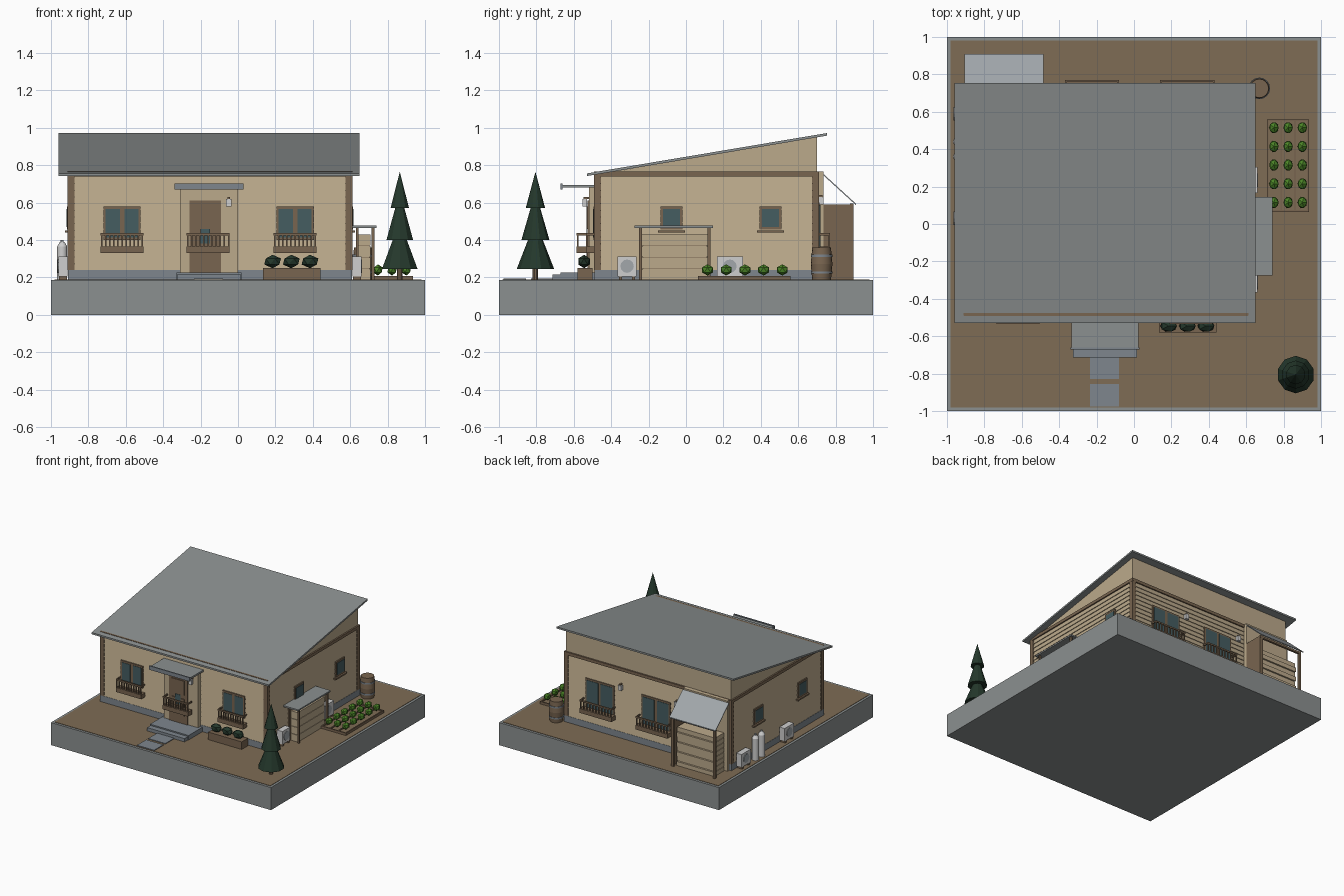
import bpy, bmesh, math
from mathutils import Matrix, Vector

cube = bpy.data.objects.get("Cube")
if cube:
    bpy.data.objects.remove(cube, do_unlink=True)


def material(name, *rgb):
    mat = bpy.data.materials.new(name)
    mat.use_nodes = True
    mat.diffuse_color = (*rgb, 1)
    mat.node_tree.nodes["Principled BSDF"].inputs["Base Color"].default_value = (*rgb, 1)
    return mat


tan = material("tan siding", .50, .40, .26)
trim = material("brown wood", .19, .13, .08)
soil = material("bare soil", .21, .15, .09)
grey = material("grey concrete", .26, .28, .28)
slate = material("blue grey stone", .21, .24, .27)
pale = material("pale metal", .36, .39, .41)
white = material("white enamel", .62, .62, .62)
glass = material("window glass", .06, .11, .12)
pine = material("dark evergreen", .018, .04, .025)
leaf = material("leaf green", .07, .23, .02)

FLOOR = .185
LEFT, RIGHT, FRONT, BACK = -.9, .6, -.48, .7


def finish(name, bm, mat):
    bmesh.ops.recalc_face_normals(bm, faces=bm.faces)
    mesh = bpy.data.meshes.new(name)
    bm.to_mesh(mesh)
    bm.free()
    mesh.materials.append(mat)
    obj = bpy.data.objects.new(name, mesh)
    bpy.context.scene.collection.objects.link(obj)
    return obj


def same(u, d, z):
    return Vector((u, d, z))


# Wall frames: u runs along the wall, d points outward
def front(u, d, z):
    return Vector((u, FRONT - d, z))


def back(u, d, z):
    return Vector((u, BACK + d, z))


def right_side(u, d, z):
    return Vector((LEFT - d, u, z))


def left_side(u, d, z):
    return Vector((RIGHT + d, u, z))


def prism(name, profile, u0, u1, mat, place=same):
    bm = bmesh.new()
    face = bm.faces.new([bm.verts.new(place(u0, d, z)) for d, z in profile])
    result = bmesh.ops.extrude_face_region(bm, geom=[face])
    verts = [v for v in result["geom"] if isinstance(v, bmesh.types.BMVert)]
    bmesh.ops.translate(bm, verts=verts, vec=place(u1, 0, 0) - place(u0, 0, 0))
    return finish(name, bm, mat)


def box(name, u, d, z, mat, place=same):
    profile = [(d[0], z[0]), (d[1], z[0]), (d[1], z[1]), (d[0], z[1])]
    return prism(name, profile, u[0], u[1], mat, place)


def cone(name, at, r0, r1, height, mat, sides=10):
    bm = bmesh.new()
    bmesh.ops.create_cone(bm, cap_ends=True, segments=sides, radius1=r0, radius2=r1, depth=height,
                          matrix=Matrix.Translation(at + Vector((0, 0, height / 2))))
    return finish(name, bm, mat)


def blob(name, at, size, mat, detail=1):
    bm = bmesh.new()
    bmesh.ops.create_icosphere(bm, subdivisions=detail, radius=1,
                               matrix=Matrix.Translation(at) @ Matrix.Diagonal((*size, 1)))
    return finish(name, bm, mat)


# Ground slab
box("ground_slab", (-1, 1), (-1, 1), (0, FLOOR), grey)
box("yard_soil", (-.98, .98), (-.98, .98), (FLOOR, .188), soil)

# House body with sloping top, foundation and roof
prism("house_body", [(FRONT, .2), (BACK, .2), (BACK, .95), (FRONT, .75)], LEFT, RIGHT, tan)
box("foundation", (LEFT - .01, RIGHT + .01), (FRONT - .01, BACK + .01), (FLOOR, .24), slate)
prism("roof", [(-.53, .742), (.755, .958), (.755, .972), (-.53, .756)], -.96, .65, grey)

# Clapboards, trim band and corner boards on every wall
walls = [("front", front, LEFT, RIGHT), ("back", back, LEFT, RIGHT),
         ("right", right_side, FRONT, BACK), ("left", left_side, FRONT, BACK)]
BOARDS, BOTTOM, TOP = 14, .24, .74
pitch = (TOP - BOTTOM) / BOARDS
for name, place, u0, u1 in walls:
    lap = [(-.01, BOTTOM)]
    for i in range(BOARDS):
        lap += [(.008, BOTTOM + i * pitch), (.002, BOTTOM + (i + 1) * pitch)]
    prism(name + "_clapboards", lap + [(-.01, TOP)], u0, u1, tan, place)
    box(name + "_band", (u0 - .01, u1 + .01), (-.01, .012), (TOP, .765), trim, place)
    for u in (u0 + .007, u1 - .007):
        box(name + "_corner_board", (u - .018, u + .018), (-.01, .011), (BOTTOM, TOP), trim, place)


def window(place, u, half, z0, z1, panes):
    box("window_frame", (u - half, u + half), (0, .015), (z0, z1), trim, place)
    width = 2 * half / panes
    for i in range(panes):
        a = u - half + i * width
        box("window_pane", (a + .012, a + width - .012), (.015, .018), (z0 + .014, z1 - .014), glass, place)


def balcony(place, u, half, d0=0):
    # Flower shelf with a slatted railing
    box("balcony_shelf", (u - half, u + half), (d0, d0 + .055), (.33, .365), trim, place)
    box("balcony_rail", (u - half, u + half), (d0 + .045, d0 + .055), (.425, .437), trim, place)
    for i in range(11):
        a = u + half * (i / 5 - 1) * .95
        box("balcony_slat", (a - .004, a + .004), (d0 + .046, d0 + .054), (.36, .43), trim, place)
    for a in (u - half, u + half - .008):
        box("balcony_side_rail", (a, a + .008), (d0, d0 + .05), (.425, .437), trim, place)


def lamp(place, u, z, d=0):
    box("lamp_bracket", (u - .006, u + .006), (d, d + .03), (z + .02, z + .03), trim, place)
    box("lamp_body", (u - .014, u + .014), (d + .012, d + .036), (z - .02, z + .02), white, place)


for u in (-.62, .305):
    window(front, u, .1, .4, .58, 2)
    balcony(front, u, .115)
for u in (-.225, .285):
    window(back, u, .13, .35, .6, 2)
    balcony(back, u, .145, .015)
lamp(back, .09, .61)
lamp(back, -.42, .61)
for place, spots in ((left_side, (-.078, .452)), (right_side, (-.21, .36))):
    for u in spots:
        window(place, u, .058, .455, .58, 1)
        box("window_sill", (u - .073, u + .073), (0, .025), (.44, .452), trim, place)

# Front entrance with panelled door, canopy, steps and path
box("entry_wall", (-.31, 0), (0, .038), (FLOOR, .68), tan, front)
box("front_door", (-.26, -.09), (.038, .046), (.22, .61), trim, front)
for z in ((.29, .43), (.46, .58)):
    box("door_panel", (-.23, -.12), (.046, .052), z, trim, front)
box("door_glass", (-.2, -.15), (.052, .055), (.38, .46), glass, front)
balcony(front, -.16, .115, .05)
lamp(front, -.05, .6, .038)
box("canopy", (-.335, .025), (0, .18), (.68, .695), grey, front)
box("canopy_fascia", (-.34, .03), (.18, .19), (.67, .702), slate, front)
box("upper_step", (-.33, .02), (0, .19), (FLOOR, .225), slate, front)
box("lower_step", (-.325, .015), (.19, .235), (FLOOR, .215), slate, front)
for y in (-.83, -.975):
    box("path_stone", (-.235, -.08), (y, y + .12), (FLOOR, .194), slate)

# Front planter with bushes
box("planter", (.135, .44), (-.58, -.5), (FLOOR, .25), trim)
for x in (.185, .285, .385):
    blob("planter_bush", Vector((x, -.545, .285)), (.05, .036, .036), pine)

# Tree in three tiers
spot = Vector((.865, -.805, 0))
cone("tree_trunk", spot + Vector((0, 0, FLOOR)), .015, .015, .08, trim)
for z, r0, r1, h in ((.245, .1, .03, .18), (.4, .075, .02, .19), (.57, .052, 0, .195)):
    cone("tree_tier", spot + Vector((0, 0, z)), r0, r1, h, pine)

# Barrel with hoops
spot = Vector((.67, .725, 0))
for z, r0, r1 in ((FLOOR, .05, .058), (.272, .058, .05)):
    cone("barrel_half", spot + Vector((0, 0, z)), r0, r1, .087, trim, 16)
for z in (.22, .31):
    cone("barrel_hoop", spot + Vector((0, 0, z)), .058, .058, .012, slate, 16)

# Vegetable bed
box("bed_soil", (.72, .925), (.075, .55), (FLOOR, .2), soil)
for x in (.71, .782, .855, .925):
    box("bed_board", (x, x + .01), (.065, .56), (FLOOR, .208), trim)
for y in (.065, .55):
    box("bed_end", (.71, .935), (y, y + .01), (FLOOR, .208), trim)
for column in range(3):
    for row in range(5):
        at = Vector((.748 + .076 * column, .115 + .1 * row, .24))
        blob("vegetable", at, (.028, .034, .03), leaf)

# Side shelter with boarded bin
box("shelter_roof", (RIGHT, .74), (-.275, .145), (.465, .477), grey)
for x in (.63, .715):
    for y in (-.25, .115):
        box("shelter_post", (x, x + .015), (y, y + .015), (FLOOR, .466), trim)
for i in range(4):
    z = FLOOR + i * .062
    box("bin_board", (.64, .708), (-.235, .115), (z, z + .059), tan)
box("bin_core", (.642, .704), (-.23, .11), (FLOOR, .43), trim)


def air_unit(place, u, half):
    box("air_unit", (u - half, u + half), (.012, .06), (.205, .312), white, place)
    for s in (-.7, .7):
        box("air_unit_foot", (u + s * half - .008, u + s * half + .008), (.015, .058), (FLOOR, .206), trim, place)
    r = .036
    rim = [(u + r * math.cos(t * math.tau / 12), .26 + r * math.sin(t * math.tau / 12)) for t in range(12)]
    prism("air_unit_fan", rim, .06, .064, pale, lambda d, a, z: place(a, d, z))


air_unit(left_side, -.315, .05)
air_unit(left_side, .235, .07)
air_unit(right_side, .59, .06)
air_unit(right_side, .03, .06)

# Gas bottles
for y in (.36, .44):
    spot = Vector((LEFT - .04, y, FLOOR))
    cone("gas_bottle", spot, .027, .027, .18, white, 16)
    cone("gas_bottle_shoulder", spot + Vector((0, 0, .18)), .027, .012, .025, white, 16)
    cone("gas_valve", spot + Vector((0, 0, .2)), .008, .008, .015, pale, 8)

# Woodshed against the back wall
box("woodshed_back", (-.89, -.49), (0, .035), (FLOOR, .765), tan, back)
box("woodshed_side", (-.5, -.49), (.035, .195), (FLOOR, .59), trim, back)
prism("woodshed_roof", [(.035, .745), (.21, .585), (.21, .593), (.035, .753)], -.905, -.485, pale, back)
for u in (-.89, -.515):
    box("woodshed_post", (u, u + .018), (.178, .196), (FLOOR, .595), trim, back)
box("woodshed_beam", (-.89, -.49), (.178, .196), (.575, .592), trim, back)
for i in range(8):
    z = FLOOR + i * .04
    box("stacked_wood", (-.865, -.52), (.045, .165 - .008 * (i % 2)), (z, z + .036), tan, back)
box("stack_core", (-.86, -.525), (.04, .15), (FLOOR, .5), trim, back)

# Smooth the round parts
for obj in bpy.context.scene.objects:
    if obj.name.startswith(("barrel", "gas")):
        for face in obj.data.polygons:
            face.use_smooth = abs(face.normal.z) < .9
